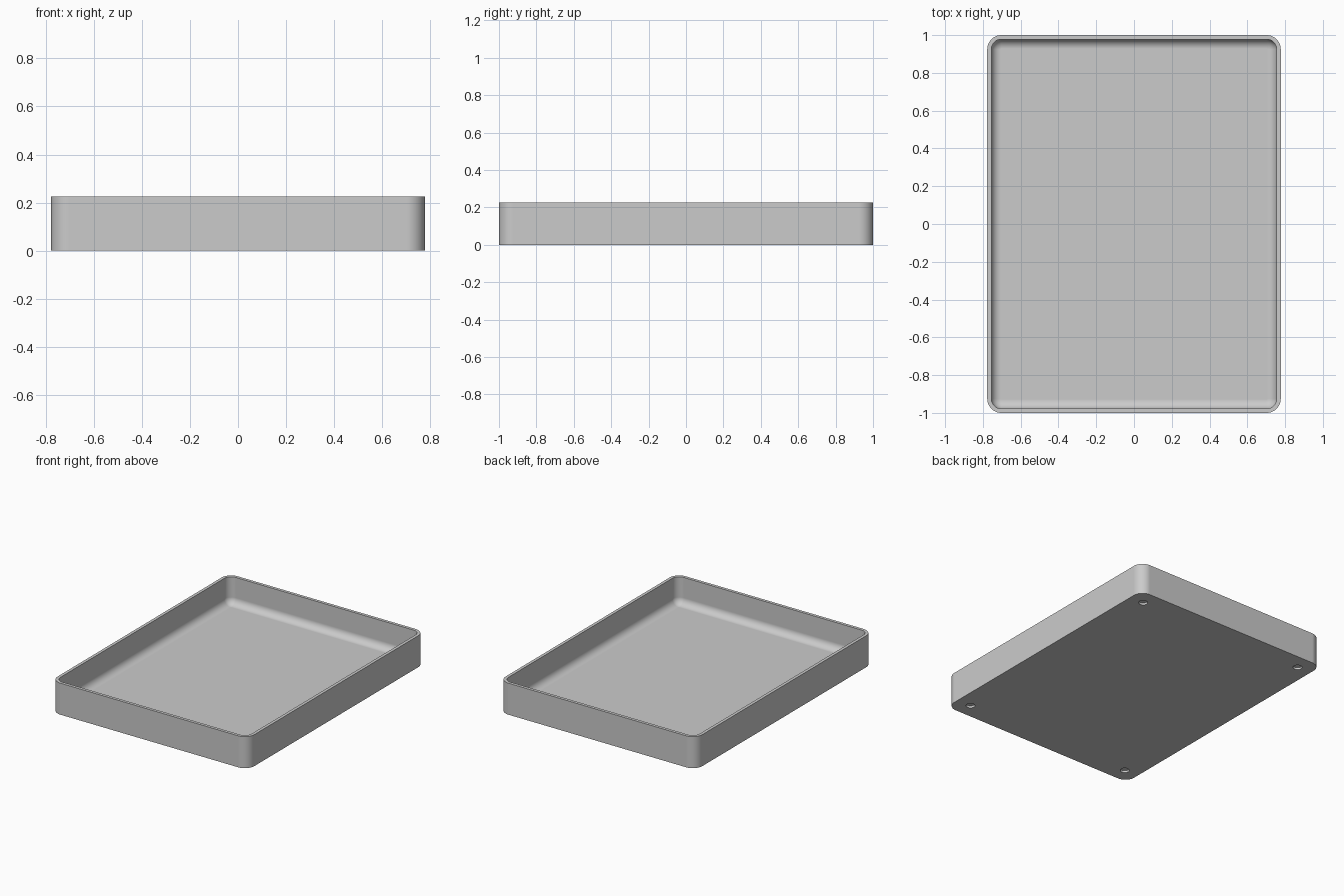
import bpy, bmesh
from math import pi, cos, sin

old = bpy.data.objects.get("Cube")
if old:
    bpy.data.objects.remove(old, do_unlink=True)

HALF_X, HALF_Y, HEIGHT = 0.777, 1.0, 0.225
CORNER, WALL, FLOOR, FILLET = 0.075, 0.022, 0.03, 0.05
HOLE_INSET, HOLE_RADIUS, HOLE_DEPTH = 0.11, 0.03, 0.015
STEPS = 10

grey = bpy.data.materials.new("plain grey")
grey.use_nodes = True
grey.diffuse_color = (0.6, 0.6, 0.6, 1)
grey.node_tree.nodes["Principled BSDF"].inputs["Base Color"].default_value = grey.diffuse_color


def rounded_ring(bm, inset, z):
    """Rounded rectangle of vertices, moved inwards from the outer wall."""
    radius = CORNER - inset
    cx, cy = HALF_X - CORNER, HALF_Y - CORNER
    ring = []
    for quarter, (sx, sy) in enumerate([(1, 1), (-1, 1), (-1, -1), (1, -1)]):
        for i in range(STEPS + 1):
            a = (quarter + i / STEPS) * pi / 2
            ring.append(bm.verts.new((sx * cx + radius * cos(a), sy * cy + radius * sin(a), z)))
    return ring


# Tray section: outer wall, rim, inner wall, then the fillet down to the floor
section = [(0, 0), (0, HEIGHT), (WALL, HEIGHT)]
for i in range(STEPS + 1):
    a = i / STEPS * pi / 2
    section.append((WALL + FILLET * (1 - cos(a)), FLOOR + FILLET * (1 - sin(a))))

bm = bmesh.new()
rings = [rounded_ring(bm, inset, z) for inset, z in section]
for lower, upper in zip(rings, rings[1:]):
    for i in range(len(lower)):
        j = (i + 1) % len(lower)
        bm.faces.new((lower[i], lower[j], upper[j], upper[i]))
bm.faces.new(rings[0][::-1])
bm.faces.new(rings[-1])
bmesh.ops.recalc_face_normals(bm, faces=bm.faces)
mesh = bpy.data.meshes.new("tray")
bm.to_mesh(mesh)
bm.free()
tray = bpy.data.objects.new("tray", mesh)
bpy.context.collection.objects.link(tray)
mesh.materials.append(grey)

# Four round blind holes under the corners
bm = bmesh.new()
for sx in (-1, 1):
    for sy in (-1, 1):
        made = bmesh.ops.create_cone(bm, cap_ends=True, segments=32, radius1=HOLE_RADIUS,
                                     radius2=HOLE_RADIUS, depth=2 * HOLE_DEPTH)
        bmesh.ops.translate(bm, verts=made["verts"],
                            vec=(sx * (HALF_X - HOLE_INSET), sy * (HALF_Y - HOLE_INSET), 0))
cut_mesh = bpy.data.meshes.new("hole_cutter")
bm.to_mesh(cut_mesh)
bm.free()
cut_mesh.materials.append(grey)
cutter = bpy.data.objects.new("hole_cutter", cut_mesh)
cutter.hide_render = True
bpy.context.collection.objects.link(cutter)

bpy.ops.object.select_all(action="DESELECT")
bpy.context.view_layer.objects.active = tray
tray.select_set(True)
holes = tray.modifiers.new("holes", "BOOLEAN")
holes.operation = "DIFFERENCE"
holes.solver = "EXACT"
holes.object = cutter
bpy.ops.object.modifier_apply(modifier=holes.name)
bpy.data.objects.remove(cutter, do_unlink=True)

# Smooth corners and fillet, crisp rim and base, flat walls
bpy.ops.object.shade_smooth_by_angle(angle=pi / 6)
weighted = tray.modifiers.new("flat_walls", "WEIGHTED_NORMAL")
weighted.keep_sharp = True
